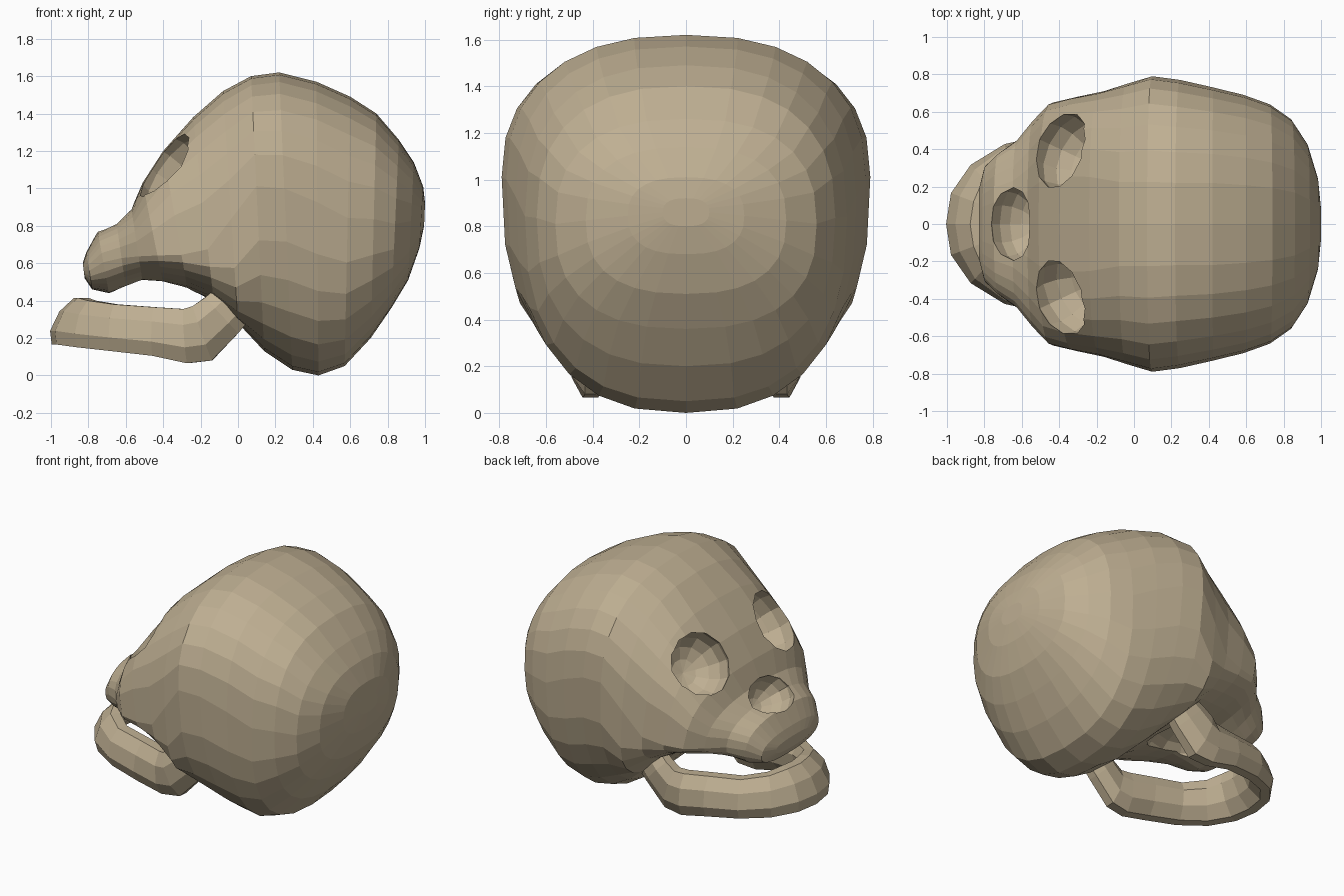
import bpy, bmesh, math
from mathutils import Vector, Matrix

if "Cube" in bpy.data.objects:
    bpy.data.objects.remove(bpy.data.objects["Cube"])

SEG = 28
bone = bpy.data.materials.new("bone")
bone.diffuse_color = (0.52, 0.43, 0.29, 1)
bone.use_nodes = True
bone.node_tree.nodes["Principled BSDF"].inputs["Base Color"].default_value = bone.diffuse_color


def spow(v, e):
    return math.copysign(abs(v) ** e, v)


def loft(name, rings):
    """Skin a list of equal closed rings and cap both ends."""
    bm = bmesh.new()
    rows = [[bm.verts.new(p) for p in r] for r in rings]
    n = len(rows[0])
    for a, b in zip(rows, rows[1:]):
        for i in range(n):
            j = (i + 1) % n
            bm.faces.new((a[i], a[j], b[j], b[i]))
    bm.faces.new(rows[0])
    bm.faces.new(rows[-1])
    bmesh.ops.recalc_face_normals(bm, faces=bm.faces)
    me = bpy.data.meshes.new(name)
    bm.to_mesh(me)
    bm.free()
    me.materials.append(bone)
    ob = bpy.data.objects.new(name, me)
    bpy.context.collection.objects.link(ob)
    return ob


def skull_ring(xt, zt, xb, zb, w, f, nt, nb):
    """Superellipse between a top and a bottom point; f = height of widest level."""
    top, bot = Vector((xt, 0, zt)), Vector((xb, 0, zb))
    mid = bot.lerp(top, f)
    pts = []
    for i in range(SEG):
        a = 2 * math.pi * i / SEG
        c, s = math.cos(a), math.sin(a)
        n = nt if c >= 0 else nb
        arm = (top if c >= 0 else bot) - mid
        pts.append(mid + arm * abs(c) ** (2 / n) + Vector((0, w * spow(s, 2 / n), 0)))
    return pts


# Skull: upper jaw, face, then braincase to the back
profile = [
    # x top, z top, x bottom, z bottom, half width, widest level, upper and lower roundness
    (-0.83, 0.60, -0.82, 0.52, 0.20, 0.5, 2.5, 2.5),
    (-0.81, 0.66, -0.78, 0.46, 0.31, 0.5, 2.5, 2.5),
    (-0.75, 0.77, -0.69, 0.44, 0.38, 0.5, 2.5, 2.5),
    (-0.65, 0.82, -0.60, 0.47, 0.45, 0.45, 2.5, 2.2),
    (-0.57, 0.89, -0.51, 0.50, 0.56, 0.35, 2.6, 1.9),
    (-0.51, 1.03, -0.40, 0.49, 0.65, 0.28, 2.8, 1.8),
    (-0.40, 1.20, -0.27, 0.46, 0.68, 0.25, 3.1, 2.0),
    (-0.24, 1.38, -0.13, 0.40, 0.71, 0.28, 2.9, 2.8),
    (-0.08, 1.52, 0.00, 0.28, 0.75, 0.45, 2.5, 4.0),
    (0.07, 1.60, 0.14, 0.13, 0.79, 0.60, 2.4, 2.7),
    (0.22, 1.62, 0.29, 0.03, 0.77, 0.61, 2.4, 2.45),
    (0.42, 1.57, 0.43, 0.00, 0.73, 0.59, 2.5, 2.5),
    (0.60, 1.49, 0.57, 0.05, 0.69, 0.55, 2.5, 2.5),
    (0.74, 1.40, 0.71, 0.20, 0.64, 0.53, 2.5, 2.5),
    (0.86, 1.26, 0.82, 0.36, 0.56, 0.5, 2.5, 2.5),
    (0.94, 1.14, 0.91, 0.51, 0.43, 0.5, 2.5, 2.5),
    (0.99, 1.01, 0.97, 0.68, 0.25, 0.5, 2.5, 2.5),
    (1.00, 0.92, 0.995, 0.80, 0.10, 0.5, 2.5, 2.5),
]
skull = loft("skull", [skull_ring(*p) for p in profile])


def carve(name, loc, scale, facing):
    """Cut a faceted ellipsoid; local z points along 'facing'."""
    rot = Vector(facing).to_track_quat('Z', 'Y').to_matrix().to_4x4()
    bm = bmesh.new()
    bmesh.ops.create_uvsphere(bm, u_segments=12, v_segments=8, radius=1)
    bm.transform(Matrix.Translation(loc) @ rot @ Matrix.Diagonal((*scale, 1)))
    me = bpy.data.meshes.new(name)
    bm.to_mesh(me)
    bm.free()
    me.materials.append(bone)
    cut = bpy.data.objects.new(name, me)
    bpy.context.collection.objects.link(cut)
    mod = skull.modifiers.new(name, 'BOOLEAN')
    mod.operation, mod.solver, mod.object = 'DIFFERENCE', 'EXACT', cut
    bpy.context.view_layer.objects.active = skull
    bpy.ops.object.modifier_apply(modifier=name)
    bpy.data.objects.remove(cut)


# Eye sockets, nose opening and palate hollow
for s in (1, -1):
    carve("eye_socket", (-0.34, s * 0.375, 1.08), (0.22, 0.225, 0.20), (-0.75, s * 0.35, 0.55))
carve("nose_opening", (-0.63, 0, 0.80), (0.20, 0.14, 0.16), (-0.75, 0, 0.6))
carve("palate_hollow", (-0.42, 0, 0.46), (0.26, 0.24, 0.12), (0, 0, -1))

# Lower jaw: half stations from chin to hinge, mirrored across y
# x, y, z centre, half height vector (x, z), inward lean, half thickness
half = [
    (-0.905, 0.00, 0.29, 0.00, 0.125, 0.06, 0.075),
    (-0.885, 0.13, 0.29, 0.00, 0.125, 0.06, 0.075),
    (-0.81, 0.25, 0.275, 0.00, 0.125, 0.04, 0.075),
    (-0.66, 0.345, 0.255, 0.00, 0.125, 0.02, 0.08),
    (-0.45, 0.39, 0.235, 0.00, 0.130, 0.02, 0.08),
    (-0.28, 0.41, 0.21, -0.01, 0.145, 0.0, 0.08),
    (-0.19, 0.42, 0.225, -0.05, 0.145, -0.02, 0.08),
    (-0.09, 0.42, 0.32, -0.09, 0.095, -0.02, 0.075),
    (0.05, 0.41, 0.46, -0.08, 0.08, 0.0, 0.06),
]
path = [(x, -y, *r) for x, y, *r in half[:0:-1]] + half
rings = []
for i, (x, y, z, hx, hz, lean, t) in enumerate(path):
    a, b = path[max(i - 1, 0)], path[min(i + 1, len(path) - 1)]
    out = Vector((a[1] - b[1], b[0] - a[0], 0)).normalized()
    up = Vector((hx, 0, hz)) - out * lean
    ring = []
    for k in range(8):
        ang = math.pi * (k + 0.5) / 4
        c, s = math.cos(ang) / 0.924, math.sin(ang) / 0.924
        ring.append(Vector((x, y, z)) + up * s + out * t * c)
    rings.append(ring)
loft("lower_jaw", rings)
